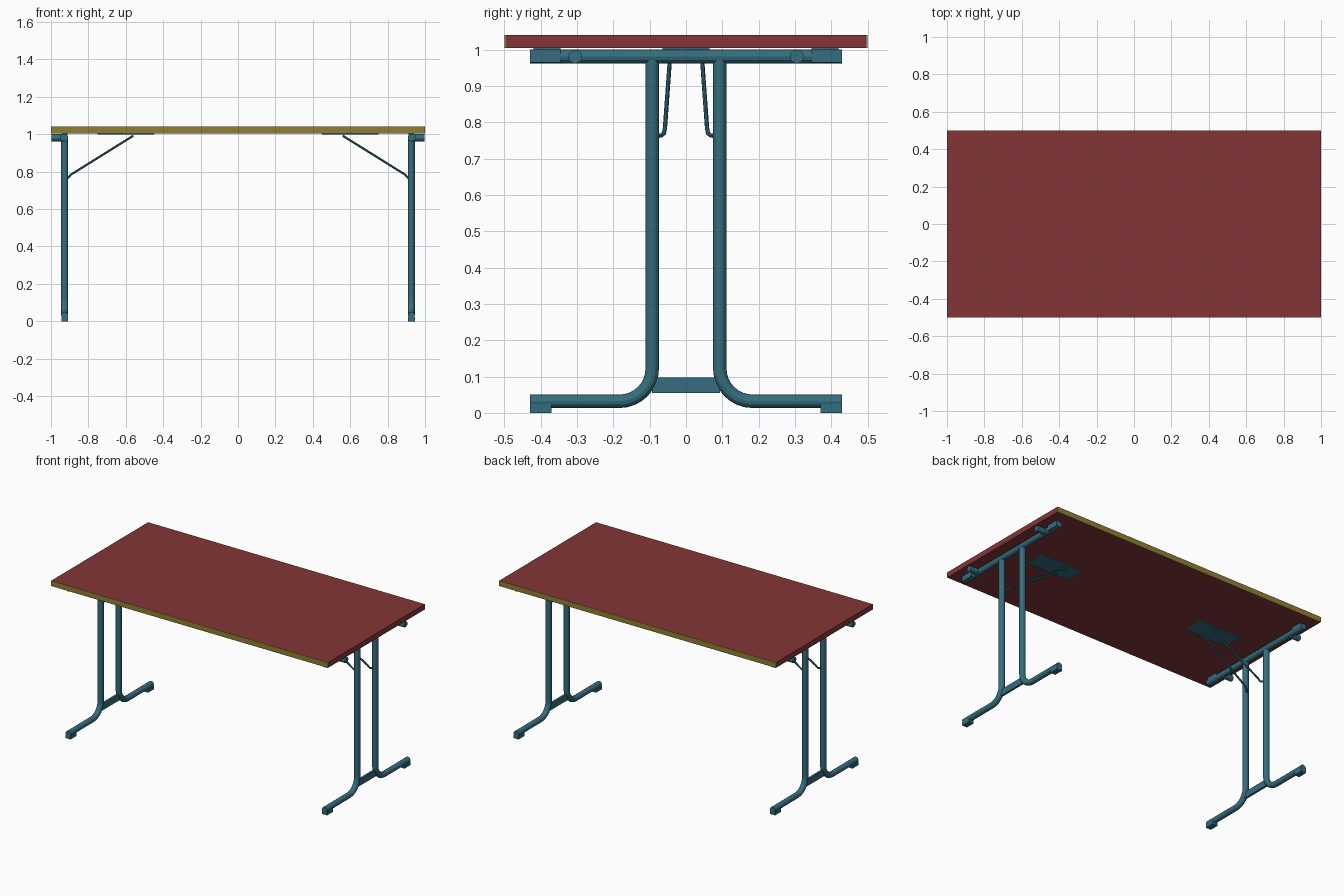
import bpy
import math
from mathutils import Vector

cube = bpy.data.objects.get("Cube")
if cube:
    bpy.data.objects.remove(cube, do_unlink=True)


def material(name, rgb):
    mat = bpy.data.materials.new(name)
    mat.use_nodes = True
    mat.diffuse_color = (*rgb, 1)
    mat.node_tree.nodes["Principled BSDF"].inputs["Base Color"].default_value = (*rgb, 1)
    return mat


RED = material("dark_red", (0.23, 0.036, 0.038))
YELLOW = material("ochre_yellow", (0.28, 0.21, 0.034))
TEAL = material("steel_teal", (0.036, 0.155, 0.21))


def box(name, low, high, mat):
    """Box between two corners, given in any order."""
    low, high = Vector(low), Vector(high)
    bpy.ops.mesh.primitive_cube_add(size=1, location=(low + high) / 2)
    obj = bpy.context.object
    obj.name = name
    obj.scale = [abs(d) for d in high - low]
    bpy.ops.object.transform_apply(location=False, rotation=False, scale=True)
    obj.data.materials.append(mat)
    return obj


def tube(name, points, radius, resolution=4):
    """Capped faceted tube along a path."""
    curve = bpy.data.curves.new(name, "CURVE")
    curve.dimensions = "3D"
    curve.bevel_depth = radius
    curve.bevel_resolution = resolution
    curve.use_fill_caps = True
    spline = curve.splines.new("POLY")
    spline.use_smooth = False
    spline.points.add(len(points) - 1)
    for p, co in zip(spline.points, points):
        p.co = (*co, 1)
    obj = bpy.data.objects.new(name, curve)
    bpy.context.collection.objects.link(obj)
    bpy.ops.object.select_all(action="DESELECT")
    obj.select_set(True)
    bpy.context.view_layer.objects.active = obj
    bpy.ops.object.convert(target="MESH")
    obj = bpy.context.object
    obj.data.materials.clear()
    obj.data.materials.append(TEAL)
    return obj


LEG_X, LEG_Y, RADIUS = 0.927, 0.093, 0.0185
RAIL_Z, FOOT_Z, END_Y, BEND = 0.981, 0.032, 0.43, 0.09
UNDER, TOP = 1.005, 1.04

# Table top with edging along the long sides
box("table_top", (-1, -0.496, UNDER), (1, 0.496, TOP), RED)
for s, side in ((-1, "front"), (1, "back")):
    box(side + "_edging", (-1, s * 0.496, UNDER), (1, s * 0.5, TOP), YELLOW)

for sx, end in ((-1, "right"), (1, "left")):
    x = sx * LEG_X
    # Rail, spreader and folding brace mount
    tube(end + "_top_rail", [(x, -END_Y, RAIL_Z), (x, END_Y, RAIL_Z)], 0.019)
    box(end + "_leg_spreader", (x - 0.007, -LEG_Y, 0.055), (x + 0.007, LEG_Y, 0.097), TEAL)
    box(end + "_brace_plate", (sx * 0.45, -0.065, 0.998), (sx * 0.75, 0.065, UNDER), TEAL)

    for sy, side in ((-1, "front"), (1, "back")):
        name = f"{end}_{side}_"
        # Leg swept round into its foot
        path = [(x, sy * LEG_Y, RAIL_Z - 0.01)]
        for i in range(9):
            a = math.pi / 2 * i / 8
            path.append((x, sy * (LEG_Y + BEND * (1 - math.cos(a))),
                         FOOT_Z + BEND * (1 - math.sin(a))))
        path.append((x, sy * END_Y, FOOT_Z))
        tube(name + "leg", path, RADIUS)
        box(name + "foot_pad", (x - 0.018, sy * 0.37, 0),
            (x + 0.018, sy * END_Y, 0.024), TEAL)

        # Rail stub and clip under the top
        y = sy * 0.305
        tube(name + "rail_stub", [(x, y, RAIL_Z), (sx * 0.998, y, RAIL_Z)], 0.019)
        box(name + "rail_clip", (sx * 0.93, sy * 0.345, 0.965),
            (sx * 0.948, sy * END_Y, 1.0), TEAL)
        box(name + "rail_spacer", (x - 0.015, sy * 0.345, 0.99),
            (x + 0.015, sy * 0.42, UNDER), TEAL)

        # Bent brace wire
        tube(name + "brace", [(sx * px, sy * py, pz) for px, py, pz in (
            (0.925, 0.085, 0.762), (0.914, 0.068, 0.764),
            (0.906, 0.061, 0.769), (0.895, 0.058, 0.783),
            (0.56, 0.043, 0.992))], 0.006, 2)
